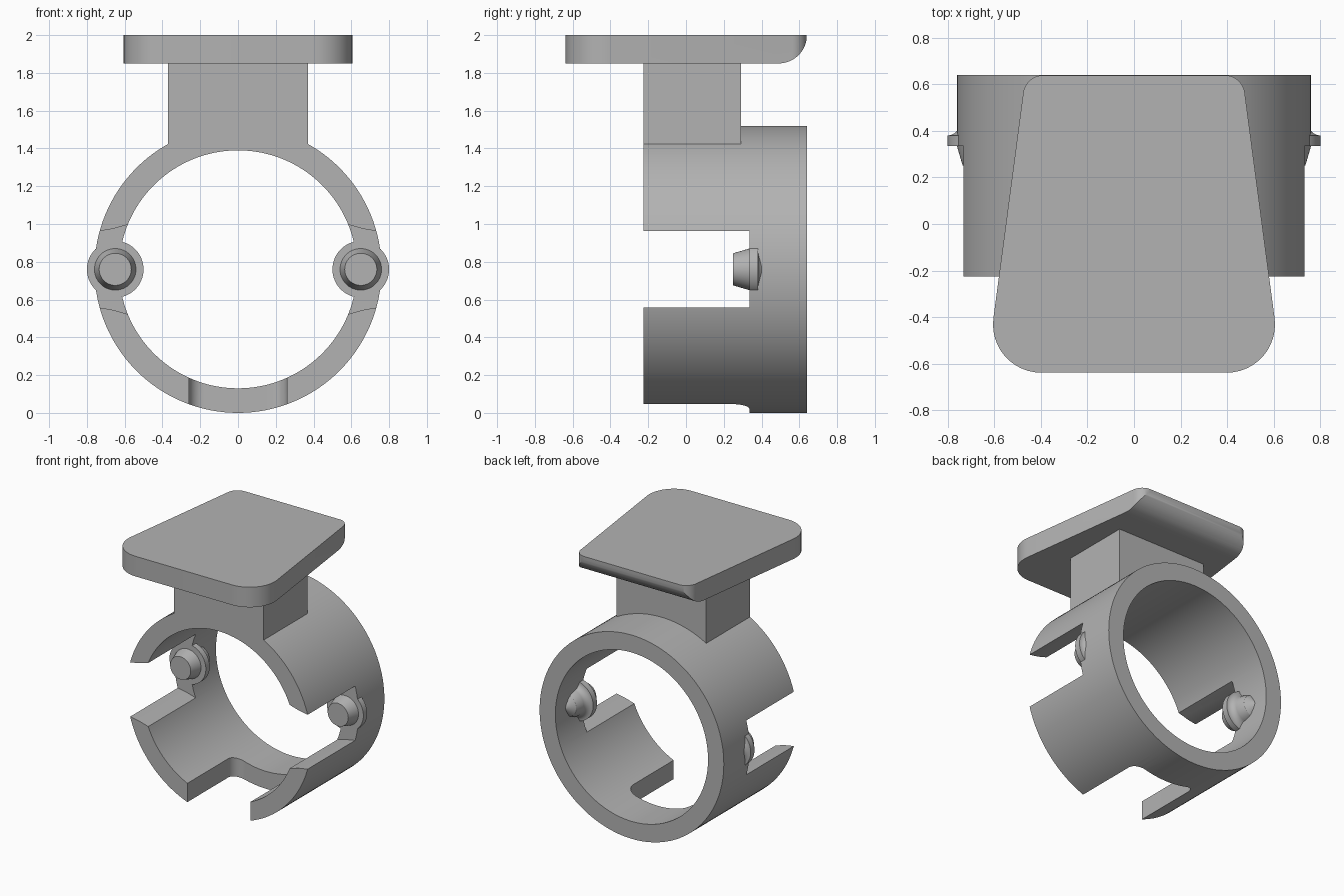
import bpy, bmesh
from math import pi, sin, cos, atan2
from mathutils import Vector, Matrix

cube = bpy.data.objects.get("Cube")
if cube:
    bpy.data.objects.remove(cube, do_unlink=True)

grey = bpy.data.materials.new("plain grey")
grey.use_nodes = True
grey.diffuse_color = (0.45, 0.45, 0.45, 1)
grey.node_tree.nodes["Principled BSDF"].inputs["Base Color"].default_value = (0.45, 0.45, 0.45, 1)

AXIS_Z = 0.76           # height of the ring centre
FRONT, BACK = -0.225, 0.64
STEP = 0.335            # depth where the slots end


def finish(name, bm):
    bmesh.ops.recalc_face_normals(bm, faces=bm.faces)
    mesh = bpy.data.meshes.new(name)
    bm.to_mesh(mesh)
    bm.free()
    mesh.materials.append(grey)
    ob = bpy.data.objects.new(name, mesh)
    bpy.context.collection.objects.link(ob)
    return ob


def prism(name, points, place, lo, hi):
    """Extrude a 2D outline; place(a, b, t) maps it into space."""
    bm = bmesh.new()
    ends = [[bm.verts.new(place(a, b, t)) for a, b in points] for t in (lo, hi)]
    bm.faces.new(ends[0])
    bm.faces.new(ends[1])
    n = len(points)
    for i in range(n):
        j = (i + 1) % n
        bm.faces.new((ends[0][i], ends[0][j], ends[1][j], ends[1][i]))
    return finish(name, bm)


def lathe(name, profile, x, steps=64):
    """Revolve (radius, y) points around a front-to-back axis."""
    bm = bmesh.new()
    verts = [bm.verts.new((r, y, 0)) for r, y in profile]
    edges = [bm.edges.new(pair) for pair in zip(verts, verts[1:])]
    bmesh.ops.spin(bm, geom=verts + edges, cent=(0, 0, 0), axis=(0, 1, 0),
                   angle=2 * pi, steps=steps)
    bmesh.ops.remove_doubles(bm, verts=bm.verts, dist=1e-5)
    bmesh.ops.translate(bm, verts=bm.verts, vec=(x, 0, AXIS_Z))
    return finish(name, bm)


def arc(cx, cy, r, a0, a1, n=12):
    return [(cx + r * cos(a0 + (a1 - a0) * i / n),
             cy + r * sin(a0 + (a1 - a0) * i / n)) for i in range(n + 1)]


def boolean(ob, cutter, operation):
    mod = ob.modifiers.new("cut", 'BOOLEAN')
    mod.operation, mod.solver, mod.object = operation, 'EXACT', cutter
    bpy.context.view_layer.objects.active = ob
    bpy.ops.object.modifier_apply(modifier=mod.name)
    bpy.data.objects.remove(cutter, do_unlink=True)


def smooth(ob):
    bpy.ops.object.select_all(action='DESELECT')
    ob.select_set(True)
    bpy.context.view_layer.objects.active = ob
    bpy.ops.object.shade_smooth_by_angle(angle=0.5)


along_x = lambda a, b, t: (t, a, b)
along_y = lambda a, b, t: (a, t, b)
along_z = lambda a, b, t: (a, b, t)

# Clamp ring
ring = lathe("clamp_ring", [(0.63, FRONT), (0.76, FRONT), (0.76, BACK),
                            (0.63, BACK), (0.63, FRONT)], 0, 128)

# Flared side slots
half = [(0.45, 0.27), (0.58, 0.238), (0.66, 0.215), (0.73, 0.203), (0.9, 0.19)]
for side in (-1, 1):
    outline = [(side * x, AXIS_Z + h) for x, h in half]
    outline += [(side * x, AXIS_Z - h) for x, h in reversed(half)]
    boolean(ring, prism("side_slot", outline, along_y, FRONT - 0.2, STEP), 'DIFFERENCE')

# Bottom slot with rounded inner corners
w, r = 0.26, 0.08
outline = [(-w, FRONT - 0.2), (w, FRONT - 0.2)]
outline += arc(w - r, STEP - r, r, 0, pi / 2) + arc(r - w, STEP - r, r, pi / 2, pi)
boolean(ring, prism("bottom_slot", outline, along_z, -0.1, 0.5), 'DIFFERENCE')
smooth(ring)

# Pegs: tapered pin, flange disc and a hollow flare running back into the ring
for side, label in ((1, "left"), (-1, "right")):
    profile = [(0, 0.25), (0.085, 0.25), (0.11, STEP), (0.15, STEP), (0.15, 0.38)]
    profile += arc(0.15, 0.43, 0.05, -pi / 2, -pi, 8)[1:]
    profile += [(0.08, 0.48), (0.02, 0.52), (0, 0.52)]
    smooth(lathe(label + "_peg", profile, side * 0.65))

# Neck between ring and plate
prism("neck", [(-0.37, FRONT), (0.37, FRONT), (0.37, 0.29), (-0.37, 0.29)],
      along_z, 1.4, 1.85)

# Tapered top plate with rounded corners
lean = atan2(0.174, 1.275)
right = arc(0.398, -0.431, 0.207, -pi / 2, lean) + arc(0.39, 0.552, 0.086, lean, pi / 2)
plate = prism("top_plate", right + [(-x, y) for x, y in reversed(right)],
              along_z, 1.85, 2.0)

# Rounded lower back edge of the plate
side_view = [(-1, 1.8), (0.4, 1.8), (0.4, 1.85)]
side_view += arc(0.49, 2.0, 0.15, -pi / 2, 0, 16) + [(0.64, 2.1), (-1, 2.1)]
boolean(plate, prism("plate_envelope", side_view, along_x, -1, 1), 'INTERSECT')
smooth(plate)
